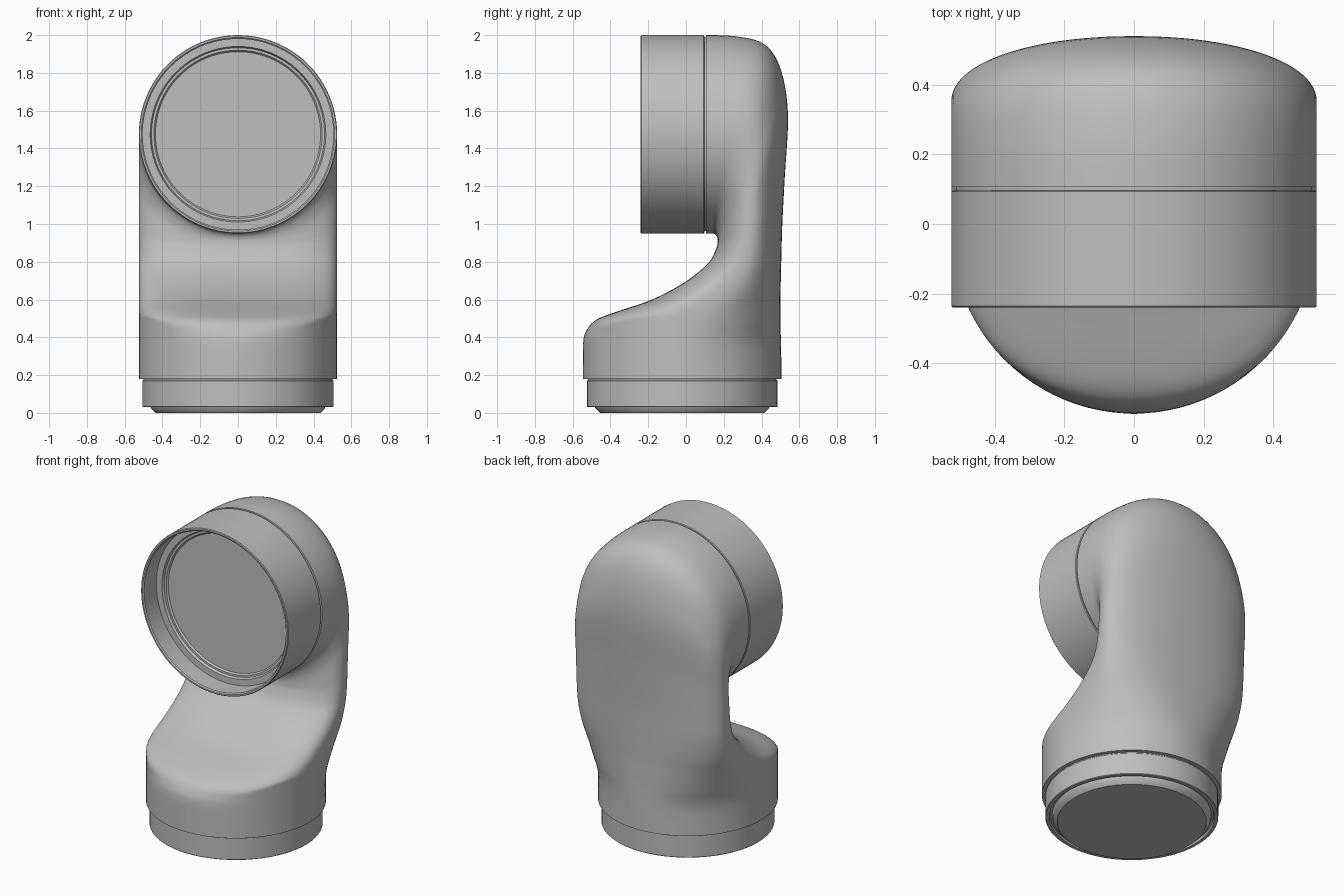
import bpy, bmesh, math
from mathutils import Matrix

old = bpy.data.objects.get("Cube")
if old:
    bpy.data.objects.remove(old, do_unlink=True)

grey = bpy.data.materials.new("satin_grey")
grey.use_nodes = True
grey.diffuse_color = (0.52, 0.52, 0.52, 1)
grey.node_tree.nodes["Principled BSDF"].inputs["Base Color"].default_value = (0.52, 0.52, 0.52, 1)

SIDES = 96
RADIUS = 0.525
BASE_Y = -0.02
HEAD_Z = 1.475


def skin(name, rings, cap_start, cap_end, matrix=Matrix()):
    """Bridge equal rings of points into one smooth object."""
    bm = bmesh.new()
    rows = [[bm.verts.new(p) for p in ring] for ring in rings]
    for a, b in zip(rows, rows[1:]):
        for i in range(SIDES):
            j = (i + 1) % SIDES
            bm.faces.new((a[i], a[j], b[j], b[i]))
    if cap_start:
        bm.faces.new(rows[0])
    if cap_end:
        bm.faces.new(rows[-1])
    bmesh.ops.recalc_face_normals(bm, faces=bm.faces)
    mesh = bpy.data.meshes.new(name)
    bm.to_mesh(mesh)
    bm.free()
    mesh.transform(matrix)
    mesh.shade_smooth()
    mesh.set_sharp_from_angle(angle=math.radians(35))
    mesh.materials.append(grey)
    obj = bpy.data.objects.new(name, mesh)
    bpy.context.collection.objects.link(obj)
    return obj


def lathe(name, profile, matrix):
    """Turn a (radius, height) profile about z, then place it."""
    angles = [2 * math.pi * i / SIDES for i in range(SIDES)]
    rings = [[(r * math.cos(a), r * math.sin(a), h) for a in angles] for r, h in profile]
    return skin(name, rings, True, True, matrix)


def catmull(a, b, c, d, t):
    return [0.5 * (2 * q + (r - p) * t + (2 * p - 5 * q + 4 * r - s) * t ** 2
                   + (3 * q - p - 3 * r + s) * t ** 3) for p, q, r, s in zip(a, b, c, d)]


def section(s):
    """Rounded slice from the inner bend point to the outer bend point."""
    iy, iz, oy, oz, n_in, n_out = s
    ring = []
    for k in range(SIDES):
        a = 2 * math.pi * k / SIDES
        c, sn = math.cos(a), math.sin(a)
        n = n_out if sn > 0 else n_in
        x = RADIUS * math.copysign(abs(c) ** (2 / n), c)
        f = 0.5 + 0.5 * math.copysign(abs(sn) ** (2 / n), sn)
        y, z = iy + (oy - iy) * f, iz + (oz - iz) * f
        if y < BASE_Y:  # the foot stays inside the round base
            limit = math.sqrt(max(RADIUS ** 2 - (y - BASE_Y) ** 2, 0))
            x = max(-limit, min(limit, x))
        ring.append((x, y, z))
    return ring


# Bent body: inner y, inner z, outer y, outer z, inner and outer roundness
stations = [
    (-0.545, 0.18, 0.505, 0.18, 2, 2),
    (-0.545, 0.36, 0.504, 0.32, 2, 2),
    (-0.53, 0.43, 0.502, 0.40, 2.1, 2.1),
    (-0.48, 0.49, 0.50, 0.47, 2.5, 2.3),
    (-0.37, 0.535, 0.50, 0.54, 2.9, 2.4),
    (-0.18, 0.60, 0.50, 0.62, 3, 2.4),
    (-0.01, 0.69, 0.502, 0.71, 2.8, 2.4),
    (0.115, 0.79, 0.505, 0.83, 2.6, 2.3),
    (0.16, 0.87, 0.51, 1.0, 2.5, 2.2),
    (0.168, 0.91, 0.523, 1.25, 2.4, 2.1),
    (0.165, 0.93, 0.54, 1.55, 2.3, 2.1),
    (0.158, 0.942, 0.52, 1.75, 2.2, 2),
    (0.15, 0.948, 0.47, 1.89, 2.1, 2),
    (0.14, 0.95, 0.39, 1.965, 2, 2),
    (0.125, 0.95, 0.25, 1.995, 2, 2),
    (0.107, 0.95, 0.107, 2.0, 2, 2),
]
STEPS = 5
path = []
last = len(stations) - 1
for i in range(last):
    four = [stations[max(0, min(last, i + d))] for d in (-1, 0, 1, 2)]
    path += [catmull(*four, t / STEPS) for t in range(STEPS)]
path.append(stations[last])
skin("elbow_body", [section(s) for s in path], True, True)

# Base spigot with a chamfered foot plate
lathe("base_spigot", [
    (0.01, 0), (0.435, 0), (0.46, 0.025), (0.465, 0.045), (0.478, 0.045), (0.482, 0.03),
    (0.501, 0.03), (0.505, 0.034), (0.505, 0.17), (0.5, 0.175), (0.5, 0.2), (0.01, 0.2),
], Matrix.Translation((0, BASE_Y, 0)))

# Head socket: open collar with a stepped recess; height runs toward the front
lathe("head_socket", [
    (0.01, -0.13), (0.512, -0.13), (0.512, -0.097), (0.521, -0.097), (0.525, -0.093),
    (0.525, 0.236), (0.521, 0.24), (0.512, 0.24), (0.505, 0.234), (0.505, 0.11),
    (0.465, 0.11), (0.458, 0.095), (0.445, 0.095), (0.437, 0.085), (0.01, 0.085),
], Matrix.Translation((0, 0, HEAD_Z)) @ Matrix.Rotation(math.pi / 2, 4, 'X'))
